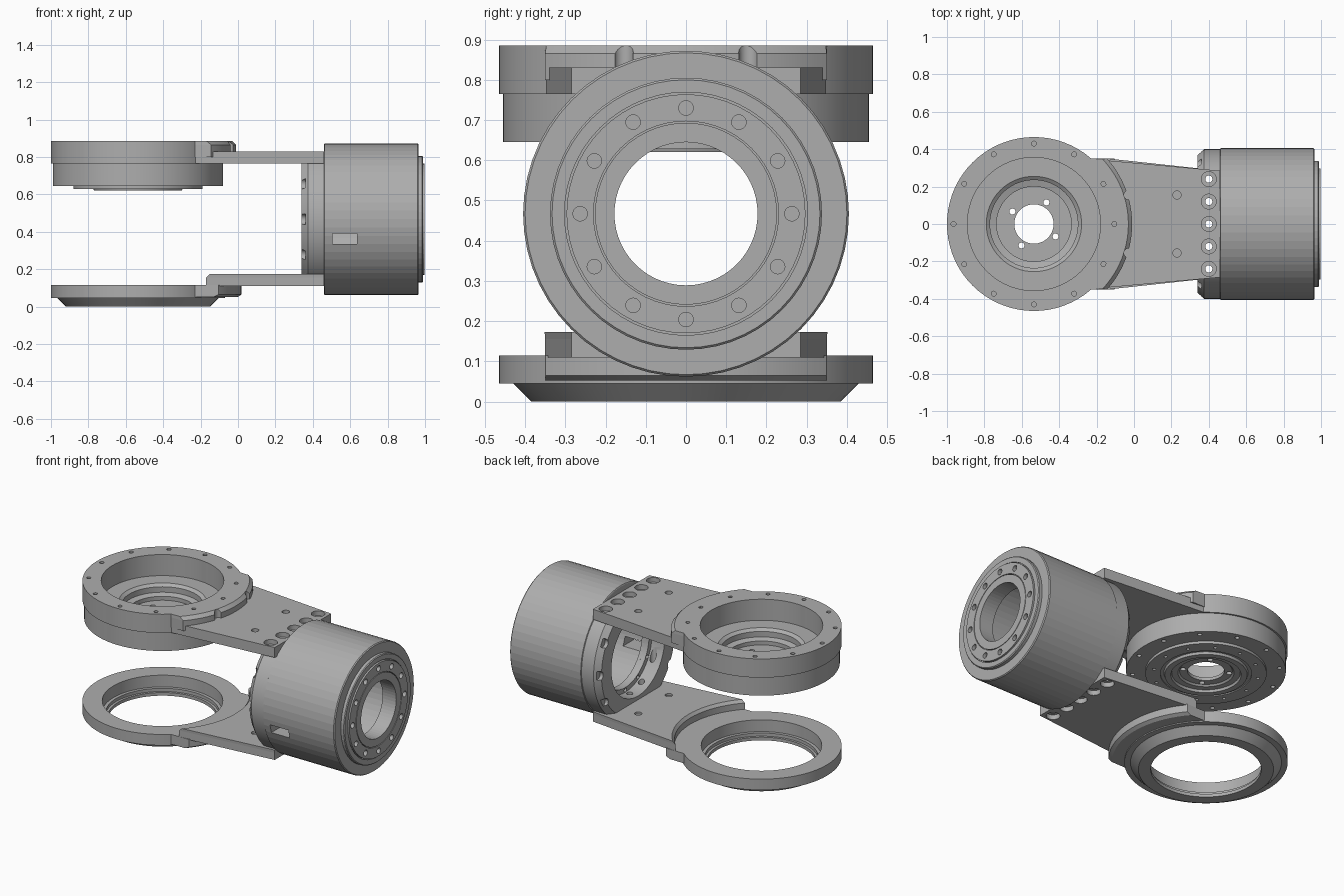
import bpy, bmesh
from math import sin, cos, pi, radians

cube = bpy.data.objects.get("Cube")
if cube:
    bpy.data.objects.remove(cube)

grey = bpy.data.materials.new("machined_grey")
grey.use_nodes = True
grey.diffuse_color = (0.42, 0.42, 0.42, 1)
grey.node_tree.nodes["Principled BSDF"].inputs["Base Color"].default_value = (0.42, 0.42, 0.42, 1)

CX = -0.535      # joint centre along x
AZ = 0.467       # motor axis height


def finish(name, bm):
    bmesh.ops.recalc_face_normals(bm, faces=bm.faces[:])
    me = bpy.data.meshes.new(name)
    bm.to_mesh(me)
    bm.free()
    me.materials.append(grey)
    ob = bpy.data.objects.new(name, me)
    bpy.context.scene.collection.objects.link(ob)
    return ob


def place(axis, r, a, h):
    # point at radius r, angle a and height h along a main axis
    if axis == "X":
        return (h, r * cos(a), r * sin(a))
    return (r * cos(a), r * sin(a), h)


def lathe(name, profile, axis="Z", centre=(0, 0, 0), segs=72):
    # closed (radius, height) profile swept around an axis
    bm = bmesh.new()
    rings = []
    for i in range(segs):
        a = 2 * pi * i / segs
        rings.append([bm.verts.new([p + c for p, c in zip(place(axis, r, a, h), centre)])
                      for r, h in profile])
    n = len(profile)
    for i in range(segs):
        p, q = rings[i], rings[(i + 1) % segs]
        for j in range(n):
            k = (j + 1) % n
            bm.faces.new((p[j], p[k], q[k], q[j]))
    return finish(name, bm)


def prism(name, low, z0, z1, high=None):
    # extruded outline, optionally tapering to a second outline
    bm = bmesh.new()
    b = [bm.verts.new((x, y, z0)) for x, y in low]
    t = [bm.verts.new((x, y, z1)) for x, y in (high or low)]
    bm.faces.new(b)
    bm.faces.new(t)
    for i in range(len(b)):
        k = (i + 1) % len(b)
        bm.faces.new((b[i], b[k], t[k], t[i]))
    return finish(name, bm)


def pins(specs, axis="Z", segs=20):
    # cutter mesh of separate pins: (x, y, z, radius, start, end)
    bm = bmesh.new()
    for x, y, z, r, h0, h1 in specs:
        ends = []
        for h in (h0, h1):
            ends.append([bm.verts.new([p + c for p, c in
                         zip(place(axis, r, 2 * pi * i / segs, h), (x, y, z))])
                         for i in range(segs)])
            bm.faces.new(ends[-1])
        for i in range(segs):
            k = (i + 1) % segs
            bm.faces.new((ends[0][i], ends[0][k], ends[1][k], ends[1][i]))
    return finish("cutter", bm)


def box(x0, x1, y0, y1, z0, z1):
    return prism("cutter", [(x0, y0), (x1, y0), (x1, y1), (x0, y1)], z0, z1)


def cut(ob, cutter, op="DIFFERENCE"):
    mod = ob.modifiers.new("cut", "BOOLEAN")
    mod.object, mod.operation, mod.solver = cutter, op, "EXACT"
    bpy.context.view_layer.update()
    dg = bpy.context.evaluated_depsgraph_get()
    me = bpy.data.meshes.new_from_object(ob.evaluated_get(dg))
    ob.modifiers.clear()
    ob.data = me
    bpy.data.objects.remove(cutter)


def arc(r, deg, n=20):
    # arc about the joint centre from -deg to +deg
    return [(CX + r * cos(radians(a)), r * sin(radians(a)))
            for a in [-deg + 2 * deg * i / n for i in range(n + 1)]]


def ring_pins(count, radius, r, h0, h1, first=0):
    return [(CX + radius * cos(2 * pi * i / count + first),
             radius * sin(2 * pi * i / count + first), 0, r, h0, h1) for i in range(count)]


joint = (CX, 0, 0)

# Upper joint housing: flange, stepped bowl and stepped underside
housing = lathe("upper_joint_housing", [
    (.105, .645), (.15, .645), (.16, .635), (.195, .635), (.2, .62), (.235, .62), (.24, .635),
    (.26, .635), (.26, .628), (.345, .628), (.345, .645), (.455, .645), (.455, .765),
    (.465, .765), (.465, .885), (.356, .885), (.356, .75), (.255, .75), (.235, .735),
    (.235, .70), (.2, .69), (.2, .665), (.105, .665)], centre=joint)
cut(housing, pins(ring_pins(12, .43, .013, .84, .95)))
cut(housing, pins(ring_pins(12, .42, .013, .6, .68, pi / 12)
                  + ring_pins(12, .30, .01, .6, .645)))
cut(housing, pins(ring_pins(4, .133, .016, .6, .7, pi / 3)))

# Lower joint ring with conical skirt
lathe("lower_joint_ring", [
    (.315, 0), (.385, 0), (.43, .045), (.465, .045), (.465, .115), (.35, .115),
    (.35, .04), (.33, .04), (.33, .02), (.315, .02)], centre=joint)

# Curved flanges that join the arms to the joints
inner = arc(.44, 53)[::-1]
upper_flange = prism("upper_flange", arc(.525, 41.8) + inner, .80, .865)
upper_lip = prism("upper_flange_lip", arc(.525, 41.8) + inner, .865, .885, arc(.505, 43.5) + inner)
lower_flange = prism("lower_flange", arc(.555, 39) + inner, .065, .115)
prism("lower_flange_lip", arc(.535, 40.7) + inner, .052, .065, arc(.555, 39) + inner)
for part in (upper_flange, upper_lip):
    cut(part, pins([(-.03, s * .155, 0, .024, .83, .95) for s in (-1, 1)]))

# Tapered arm plates
arm_end = [(.46, -.285), (.46, .285)]
upper_arm = prism("upper_arm", arm_end + inner, .765, .83)
lower_arm = prism("lower_arm", arm_end + arc(.505, 44)[::-1], .11, .155)
prism("lower_arm_top", arm_end + arc(.505, 44)[::-1], .155, .173,
      arm_end + arc(.52, 42.5)[::-1])
lower_top = bpy.data.objects["lower_arm_top"]

# Motor neck, flattened where the arms clamp it
neck = lathe("motor_neck", [
    (.27, .34), (.37, .34), (.40, .375), (.40, .46), (.24, .46), (.24, .43), (.27, .43)],
    "X", (0, 0, AZ), 64)
cut(neck, box(.3, .5, -.5, .5, .173, .765), "INTERSECT")
cut(neck, pins([(0, .38 * cos(radians(a)), AZ + .38 * sin(radians(a)), .028, .3, .362)
                for a in (0, 30, -30, 180, 150, 210)], "X"))
cut(neck, pins([(0, .255 * cos(a * pi / 6), AZ + .255 * sin(a * pi / 6), .012, .4, .45)
                for a in range(12)], "X"))

# Clamp screw holes through arms and neck, counterbored on the outside
rows = [i * .12 for i in range(-2, 3)]
for part in (upper_arm, lower_arm, lower_top, neck):
    cut(part, pins([(.4, y, 0, .019, 0, 1) for y in rows]))
cut(upper_arm, pins([(.4, y, 0, .04, .80, .9) for y in rows]))
cut(lower_arm, pins([(.4, y, 0, .04, .05, .14) for y in rows]))
for part, z0, z1 in ((upper_arm, .79, .9), (lower_top, .16, .3)):
    cut(part, pins([(.23, s * .155, 0, .022, z0, z1) for s in (-1, 1)]))

# Motor body: hollow drum with grooved output face
body = lathe("motor_body", [
    (.24, .46), (.40, .46), (.405, .463), (.405, .96), (.40, .966), (.338, .966), (.338, .985),
    (.333, .99), (.302, .99), (.302, .98), (.297, .98), (.297, .997), (.23, .997),
    (.23, .985), (.226, .985), (.226, .997), (.178, .997), (.178, .90), (.30, .90),
    (.30, .48), (.24, .48)], "X", (0, 0, AZ), 56)
cut(body, pins([(0, .263 * cos(i * pi / 6), AZ + .263 * sin(i * pi / 6), .018, .975, 1.1)
                for i in range(12)], "X"))
cut(body, box(.505, .635, -.5, -.2, .335, .39))

# Crisp edges with smooth curves; the drum keeps its facets
for ob in bpy.context.scene.objects:
    ob.select_set(False)
for ob in list(bpy.context.scene.objects):
    if ob.type == "MESH" and ob != body:
        ob.select_set(True)
        bpy.context.view_layer.objects.active = ob
        bpy.ops.object.shade_smooth_by_angle(angle=radians(30))
        ob.select_set(False)
